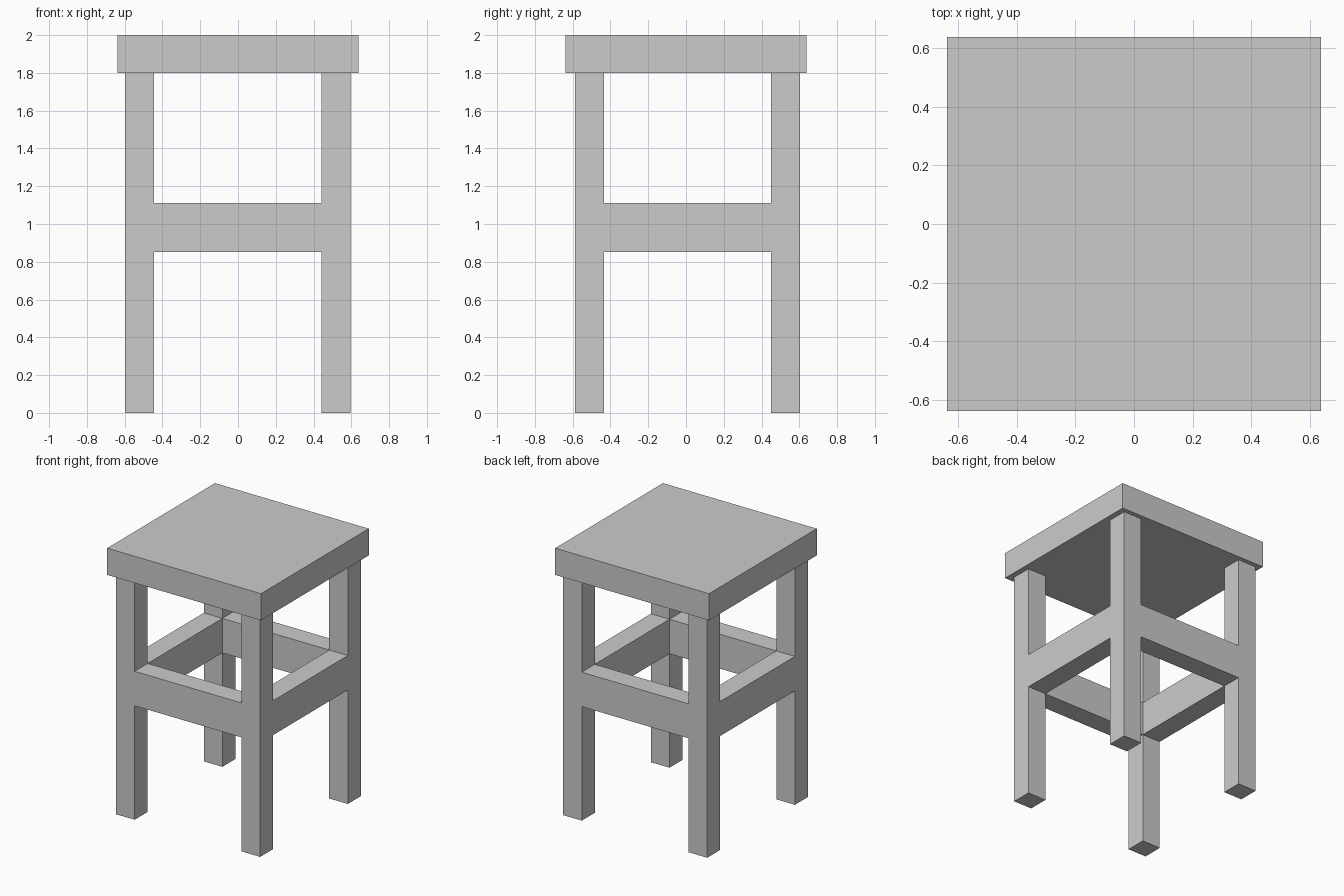
import bpy

if "Cube" in bpy.data.objects:
    bpy.data.objects.remove(bpy.data.objects["Cube"])


def box(name, x0, x1, y0, y1, z0, z1):
    """Add a box spanning the given limits."""
    bpy.ops.mesh.primitive_cube_add(
        size=1, location=((x0 + x1) / 2, (y0 + y1) / 2, (z0 + z1) / 2))
    ob = bpy.context.object
    ob.name = name
    ob.scale = (x1 - x0, y1 - y0, z1 - z0)
    bpy.ops.object.transform_apply(location=False, rotation=False, scale=True)
    return ob


LEG = 0.154
SEAT = 0.637
SEAT_Z = 1.80
RAIL_Z = (0.853, 1.111)
X0, X1 = -0.598, 0.595     # outer faces of the leg frame
Y0, Y1 = -0.588, 0.603

# Seat slab
box("seat", -SEAT, SEAT, -SEAT, SEAT, SEAT_Z, 2.0)

# Four square legs
for side, x in (("left", X0), ("right", X1 - LEG)):
    for end, y in (("front", Y0), ("back", Y1 - LEG)):
        box(f"{end}_{side}_leg", x, x + LEG, y, y + LEG, 0, SEAT_Z)

# Rails between the legs, flush with them
for end, y in (("front", Y0), ("back", Y1 - LEG)):
    box(f"{end}_rail", X0 + LEG, X1 - LEG, y, y + LEG, *RAIL_Z)
for side, x in (("left", X0), ("right", X1 - LEG)):
    box(f"{side}_rail", x, x + LEG, Y0 + LEG, Y1 - LEG, *RAIL_Z)
